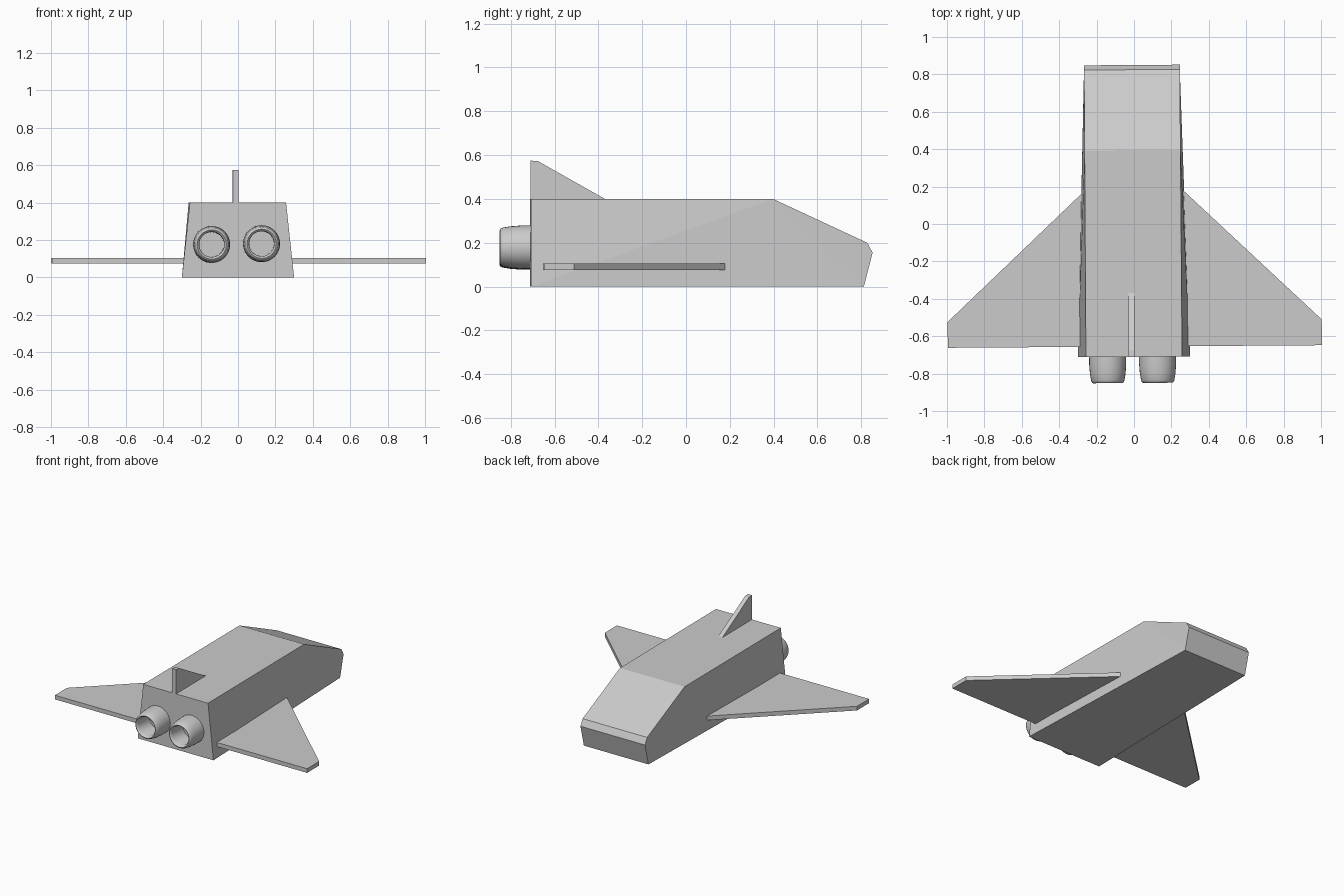
import bpy, bmesh, math
from mathutils import Matrix

if "Cube" in bpy.data.objects:
    bpy.data.objects.remove(bpy.data.objects["Cube"])

YAW = Matrix.Rotation(math.radians(0.4), 4, 'Z')  # slight yaw of the whole craft


def finish(name, bm):
    bmesh.ops.recalc_face_normals(bm, faces=bm.faces)
    bm.transform(YAW)
    mesh = bpy.data.meshes.new(name)
    bm.to_mesh(mesh)
    bm.free()
    obj = bpy.data.objects.new(name, mesh)
    bpy.context.collection.objects.link(obj)
    return obj


def loft(name, loop_a, loop_b):
    """Closed solid between two matching outlines."""
    bm = bmesh.new()
    a = [bm.verts.new(p) for p in loop_a]
    b = [bm.verts.new(p) for p in loop_b]
    n = len(a)
    for i in range(n):
        j = (i + 1) % n
        bm.faces.new((a[i], a[j], b[j], b[i]))
    caps = [bm.faces.new(a), bm.faces.new(b)]
    bmesh.ops.triangulate(bm, faces=caps)
    return finish(name, bm)


# Fuselage: side profile as (y, z, half width)
CX = -0.005
body = [(-0.71, 0.0, 0.30), (-0.71, 0.40, 0.257), (0.395, 0.40, 0.256),
        (0.825, 0.20, 0.256), (0.85, 0.155, 0.256), (0.81, 0.0, 0.256)]
loft("fuselage", [(CX - w, y, z) for y, z, w in body],
     [(CX + w, y, z) for y, z, w in body])

# Delta wings, mirrored
wing = [(0.22, 0.22), (1.0, -0.517), (1.0, -0.655), (0.22, -0.655)]
for name, s in (("left_wing", -1), ("right_wing", 1)):
    loft(name, [(s * x, y, 0.075) for x, y in wing],
         [(s * x, y, 0.105) for x, y in wing])

# Tail fin
fin = [(-0.71, 0.38), (-0.71, 0.575), (-0.675, 0.572), (-0.37, 0.40), (-0.37, 0.38)]
loft("tail_fin", [(-0.033, y, z) for y, z in fin], [(-0.001, y, z) for y, z in fin])


# Engine nozzles: lathed (radius, y) profile around the y axis
nozzle = [(0.099, -0.70), (0.099, -0.75), (0.095, -0.80), (0.089, -0.836),
          (0.084, -0.847), (0.078, -0.85), (0.072, -0.846), (0.067, -0.835),
          (0.066, -0.70)]
SEG = 32


def engine(name, x, z):
    bm = bmesh.new()
    rings = []
    for r, y in nozzle:
        rings.append([bm.verts.new((x + r * math.cos(2 * math.pi * k / SEG), y,
                                    z + r * math.sin(2 * math.pi * k / SEG)))
                      for k in range(SEG)])
    for a, b in zip(rings, rings[1:]):
        for k in range(SEG):
            j = (k + 1) % SEG
            bm.faces.new((a[k], a[j], b[j], b[k]))
    # close the ring hidden inside the fuselage
    for k in range(SEG):
        j = (k + 1) % SEG
        bm.faces.new((rings[-1][k], rings[-1][j], rings[0][j], rings[0][k]))
    obj = finish(name, bm)
    bpy.ops.object.select_all(action='DESELECT')
    obj.select_set(True)
    bpy.context.view_layer.objects.active = obj
    bpy.ops.object.shade_smooth_by_angle(angle=math.radians(40))


engine("left_engine", -0.146, 0.176)
engine("right_engine", 0.121, 0.18)
